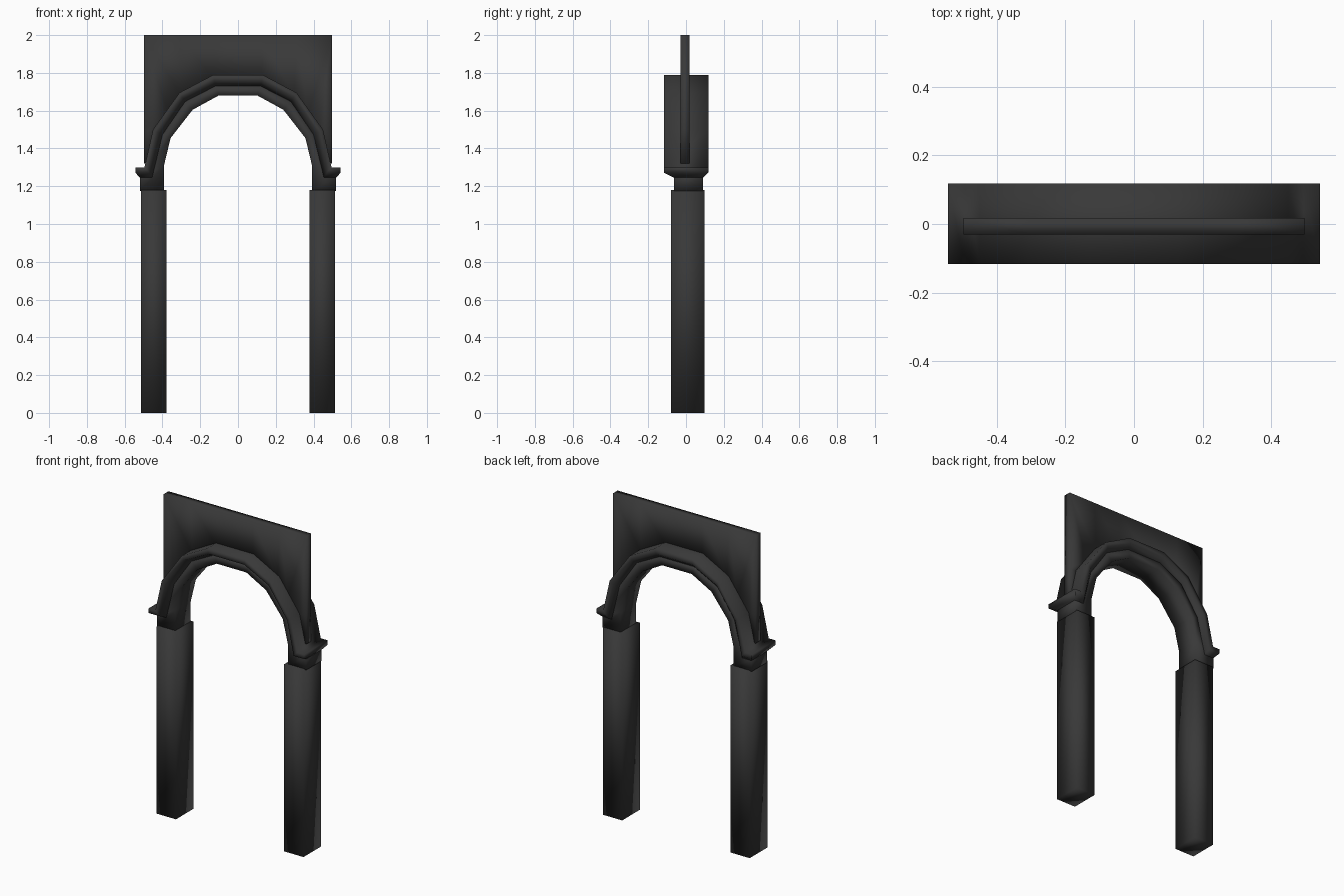
import bpy
import bmesh

if "Cube" in bpy.data.objects:
    bpy.data.objects.remove(bpy.data.objects["Cube"], do_unlink=True)

stone = bpy.data.materials.new("dark stone")
stone.use_nodes = True
colour = (0.04, 0.04, 0.04, 1)
stone.diffuse_color = colour
stone.node_tree.nodes["Principled BSDF"].inputs["Base Color"].default_value = colour


def finish(name, bm):
    bmesh.ops.recalc_face_normals(bm, faces=bm.faces)
    mesh = bpy.data.meshes.new(name)
    bm.to_mesh(mesh)
    bm.free()
    mesh.materials.append(stone)
    mesh.shade_smooth()
    obj = bpy.data.objects.new(name, mesh)
    bpy.context.collection.objects.link(obj)
    return obj


def mirrored(half):
    """Continue a right-to-centre (x, z) path over to the other side."""
    return half + [(-x, z) for x, z in reversed(half)]


def band(name, outer, inner, front, back):
    """Solid strip between two matching (x, z) paths."""
    loft(name, [[(o[0], front, o[1]), (o[0], back, o[1]),
                 (i[0], back, i[1]), (i[0], front, i[1])]
                for o, i in zip(outer, inner)])


def loft(name, sections):
    bm = bmesh.new()
    rings = [[bm.verts.new(p) for p in s] for s in sections]
    for a, b in zip(rings, rings[1:]):
        for k in range(len(a)):
            j = (k + 1) % len(a)
            bm.faces.new((a[k], a[j], b[j], b[k]))
    bm.faces.new(rings[0])
    bm.faces.new(rings[-1])
    return finish(name, bm)


# Pillars
for side, name in ((1, "left_pillar"), (-1, "right_pillar")):
    bm = bmesh.new()
    bmesh.ops.create_cube(bm, size=1)
    for v in bm.verts:
        v.co = (side * 0.445 + v.co.x * 0.135, 0.009 + v.co.y * 0.176,
                (v.co.z + 0.5) * 1.18)
    finish(name, bm)

# Arch paths, from springing to crown
rim = mirrored([(0.543, 1.3), (0.495, 1.3), (0.45, 1.5), (0.31, 1.695), (0.13, 1.79)])
lip = mirrored([(0.543, 1.272), (0.47, 1.272), (0.425, 1.485), (0.295, 1.67), (0.125, 1.755)])
neck = mirrored([(0.52, 1.245), (0.455, 1.245), (0.4, 1.473), (0.28, 1.648), (0.12, 1.73)])

# Arch core with its square feet
core_out = mirrored([(0.52, 1.175), (0.52, 1.25), (0.405, 1.475), (0.282, 1.65), (0.12, 1.732)])
core_in = mirrored([(0.393, 1.175), (0.393, 1.305), (0.357, 1.455), (0.24, 1.605), (0.103, 1.68)])
band("arch_core", core_out, core_in, -0.064, 0.09)

# Moulding that runs over the arch and turns outward as a cornice
loft("arch_moulding", [
    [(r[0], -0.117, r[1]), (r[0], 0.118, r[1]), (l[0], 0.118, l[1]),
     (n[0], 0.09, n[1]), (n[0], -0.064, n[1]), (l[0], -0.117, l[1])]
    for r, l, n in zip(rim, lip, neck)])

# Thin wall panel above the arch
panel_top = mirrored([(0.498, 1.32), (0.498, 1.5), (0.498, 2), (0.31, 2), (0.125, 2)])
panel_low = mirrored([(0.475, 1.32), (0.43, 1.49), (0.37, 1.585), (0.298, 1.675), (0.125, 1.765)])
band("wall_panel", panel_top, panel_low, -0.03, 0.018)
